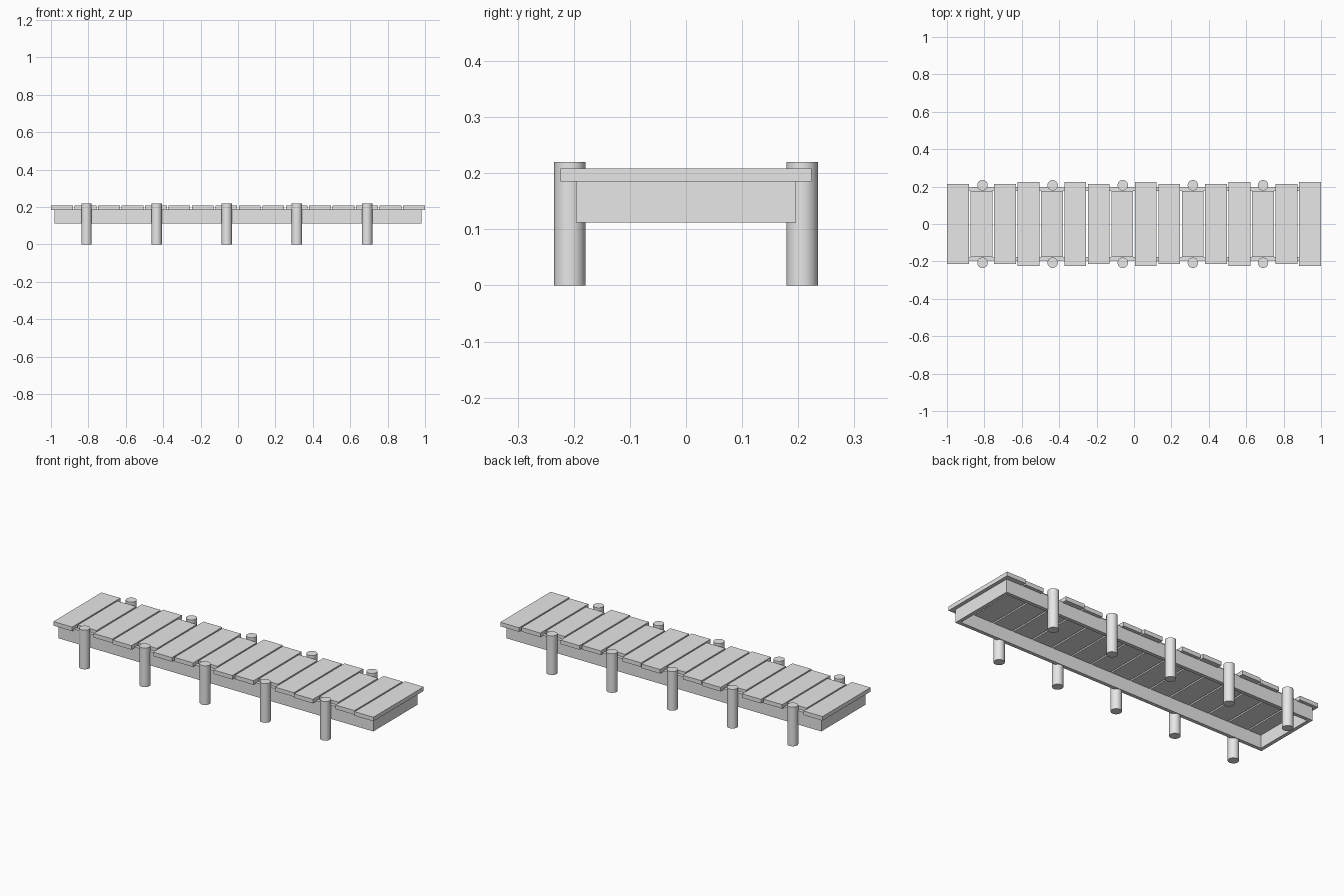
import bpy

if "Cube" in bpy.data.objects:
    bpy.data.objects.remove(bpy.data.objects["Cube"])

mat = bpy.data.materials.new("pale grey")
mat.diffuse_color = (0.8, 0.8, 0.8, 1.0)
mat.use_nodes = True
mat.node_tree.nodes["Principled BSDF"].inputs["Base Color"].default_value = mat.diffuse_color


def box(name, x0, x1, y0, y1, z0, z1):
    """Axis-aligned box from its bounds."""
    bpy.ops.mesh.primitive_cube_add(
        size=1, location=((x0 + x1) / 2, (y0 + y1) / 2, (z0 + z1) / 2))
    ob = bpy.context.object
    ob.name = name
    ob.scale = (x1 - x0, y1 - y0, z1 - z0)
    bpy.ops.object.transform_apply(location=False, rotation=False, scale=True)
    ob.data.materials.append(mat)
    return ob


# Deck planks: narrow where posts stand, the others alternate slightly in length
COUNT, WIDTH = 16, 0.117
PITCH = (2 - WIDTH) / (COUNT - 1)
for i in range(COUNT):
    if i % 3 == 1:
        half = 0.177
    elif i in (3, 5, 8, 12, 15):
        half = 0.224
    else:
        half = 0.214
    x = -1 + i * PITCH
    box(f"plank_{i + 1}", x, x + WIDTH, -half, half, 0.185, 0.208)

# Frame under the deck: two long beams and two end beams
FX, FY, T = 0.98, 0.196, 0.02
Z0, Z1 = 0.112, 0.19
for s, side in ((-1, "front"), (1, "back")):
    ys = sorted((s * FY, s * (FY - T)))
    box(f"{side}_beam", -FX, FX, ys[0], ys[1], Z0, Z1)
for s, side in ((-1, "left"), (1, "right")):
    xs = sorted((s * FX, s * (FX - T)))
    box(f"{side}_end_beam", xs[0], xs[1], -FY + T, FY - T, Z0, Z1 - 0.004)

# Round posts in pairs along both sides
for i in range(5):
    for s, side in ((-1, "front"), (1, "back")):
        bpy.ops.mesh.primitive_cylinder_add(
            vertices=32, radius=0.028, depth=0.22,
            location=(-0.81 + 0.375 * i, s * 0.207, 0.11))
        post = bpy.context.object
        post.name = f"{side}_post_{i + 1}"
        post.data.materials.append(mat)
        bpy.ops.object.shade_smooth_by_angle()
